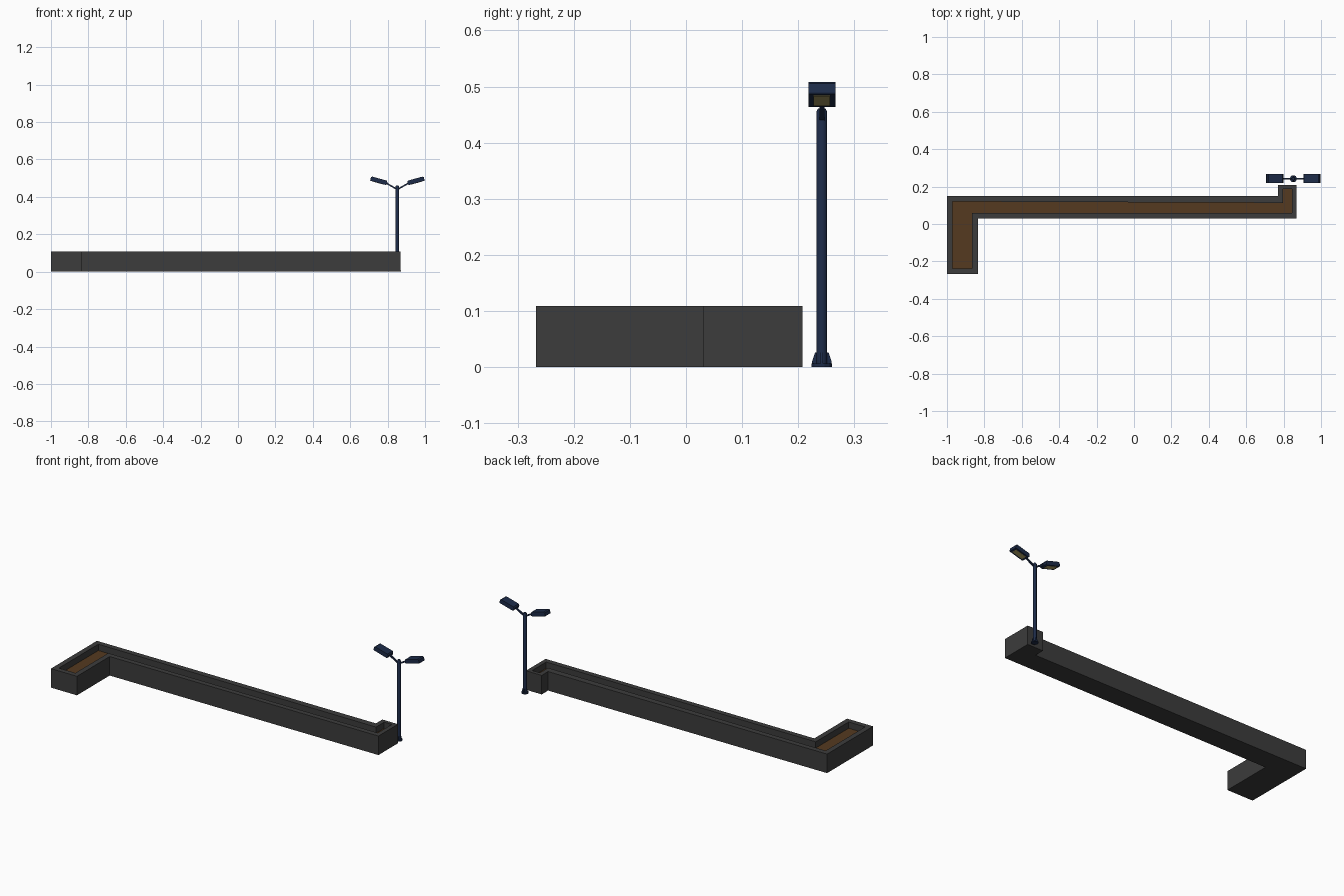
import bpy, bmesh, math
from mathutils import Matrix, Vector

if "Cube" in bpy.data.objects:
    bpy.data.objects.remove(bpy.data.objects["Cube"])


def material(name, rgb):
    m = bpy.data.materials.new(name)
    m.diffuse_color = (*rgb, 1)
    m.use_nodes = True
    m.node_tree.nodes["Principled BSDF"].inputs["Base Color"].default_value = m.diffuse_color
    return m


STONE = material("dark_stone", (0.045, 0.045, 0.045))
SOIL = material("soil", (0.09, 0.042, 0.014))
NAVY = material("navy_metal", (0.012, 0.024, 0.065))
GLASS = material("lamp_glass", (0.40, 0.33, 0.12))


def finish(name, bm, mat, matrix=None):
    bmesh.ops.recalc_face_normals(bm, faces=bm.faces[:])
    me = bpy.data.meshes.new(name)
    bm.to_mesh(me)
    bm.free()
    me.materials.append(mat)
    ob = bpy.data.objects.new(name, me)
    bpy.context.collection.objects.link(ob)
    if matrix:
        ob.matrix_world = matrix
    return ob


def prism(name, profile, depth, mat, matrix=None):
    """Extrude an x/z profile evenly to both sides along y."""
    bm = bmesh.new()
    f = bm.faces.new([bm.verts.new((x, -depth / 2, z)) for x, z in profile])
    ext = bmesh.ops.extrude_face_region(bm, geom=[f])["geom"]
    bmesh.ops.translate(bm, vec=(0, depth, 0),
                        verts=[v for v in ext if isinstance(v, bmesh.types.BMVert)])
    return finish(name, bm, mat, matrix)


def lathe(name, profile, sides, mat, loc):
    """Closed stack of rings from (radius, z) pairs."""
    bm = bmesh.new()
    rings = [[bm.verts.new((r * math.cos(2 * math.pi * (i + .5) / sides),
                            r * math.sin(2 * math.pi * (i + .5) / sides), z))
              for i in range(sides)] for r, z in profile]
    for a, b in zip(rings, rings[1:]):
        for i in range(sides):
            j = (i + 1) % sides
            bm.faces.new((a[i], a[j], b[j], b[i]))
    bm.faces.new(rings[0])
    bm.faces.new(rings[-1])
    return finish(name, bm, mat, Matrix.Translation(loc))


# Planter: outer wall, flat rim, inner wall down to the soil
TOP, BED = 0.109, 0.073
outer = [(-1, -.267), (-.835, -.267), (-.835, .03), (.87, .03),
         (.87, .208), (.77, .208), (.77, .15), (-1, .15)]
inner = [(-.97, -.238), (-.865, -.238), (-.865, .06), (.845, .06),
         (.845, .187), (.796, .187), (.796, .113), (-.97, .12)]
bm = bmesh.new()
loops = [[bm.verts.new((x, y, z)) for x, y in pts]
         for pts, z in ((outer, 0), (outer, TOP), (inner, TOP), (inner, BED - .01))]
for a, b in zip(loops, loops[1:]):
    for i in range(8):
        j = (i + 1) % 8
        bm.faces.new((a[i], a[j], b[j], b[i]))
bm.faces.new(loops[0])
bm.faces.new(loops[-1])
finish("planter_wall", bm, STONE)

# Soil bed
bm = bmesh.new()
bm.faces.new([bm.verts.new((x, y, BED)) for x, y in inner])
finish("soil_bed", bm, SOIL)

# Lamp post with base plate and gusset fins
POLE = Vector((.852, .242, 0))
pole = lathe("lamp_pole", [(.0098, 0), (.0098, .455), (.007, .461)], 12, NAVY, POLE)
lathe("base_plate", [(.019, 0), (.019, .006)], 12, NAVY, POLE)
fin = [(0, 0), (.018, 0), (.017, .011), (.012, .026), (0, .026)]
for k in range(4):
    prism(f"base_fin_{k}", fin, .005, NAVY,
          Matrix.Translation(POLE) @ Matrix.Rotation(k * math.pi / 2, 4, 'Z'))

# Two tilted lamp heads, each on a rising arm
head = [(0, .004), (.006, 0), (.090, 0), (.092, .003), (.092, .019),
        (.086, .024), (.006, .024), (0, .017)]
arm = [(0, .435), (.056, .467), (.056, .476), (0, .444)]
for side, turn in (("right", 0), ("left", math.pi)):
    base = Matrix.Translation(POLE) @ Matrix.Rotation(turn, 4, 'Z')
    prism(f"{side}_lamp_arm", arm, .009, NAVY, base)
    tilt = base @ Matrix.Translation((.059, 0, .4625)) @ Matrix.Rotation(math.radians(-15.5), 4, 'Y')
    # the arm reaches into the inner end of the housing
    tilt = base @ Matrix.Translation((.0585, 0, .4625)) @ Matrix.Rotation(math.radians(-15.5), 4, 'Y') \
        @ Matrix.Translation((-.001, 0, 0))
    prism(f"{side}_lamp_head", head, .048, NAVY, tilt)
    prism(f"{side}_lamp_glass", [(.014, -.001), (.080, -.001), (.080, .002), (.014, .002)],
          .030, GLASS, tilt)

# Round post shading
bpy.context.view_layer.objects.active = pole
pole.select_set(True)
bpy.ops.object.shade_smooth_by_angle(angle=math.radians(35))
